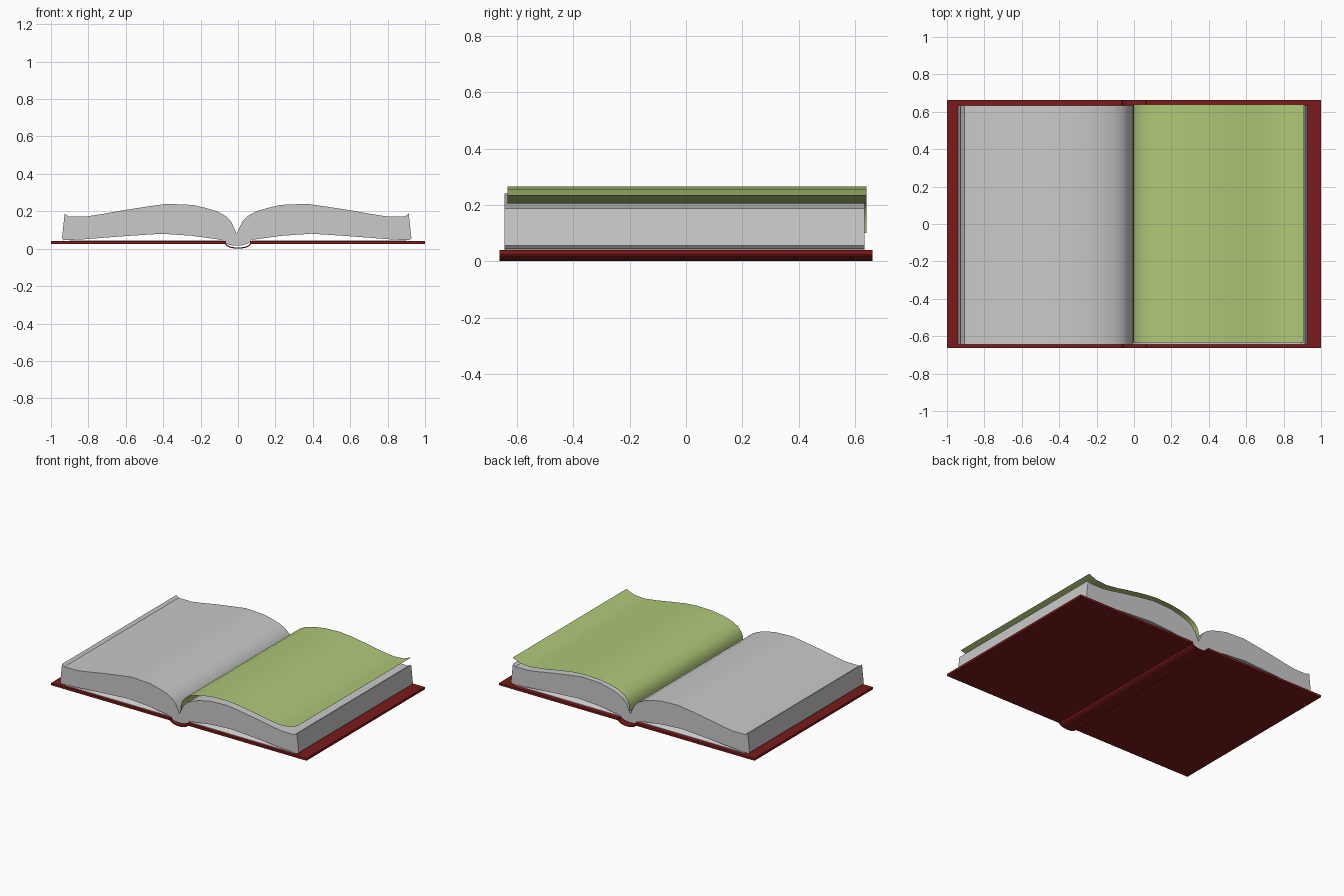
import bpy, bmesh, math

cube = bpy.data.objects.get("Cube")
if cube:
    bpy.data.objects.remove(cube, do_unlink=True)


def material(name, rgb):
    mat = bpy.data.materials.new(name)
    mat.use_nodes = True
    col = [(c / 255) ** 2.2 for c in rgb] + [1]
    mat.diffuse_color = col
    mat.node_tree.nodes["Principled BSDF"].inputs["Base Color"].default_value = col
    return mat


PAPER = material("grey_paper", (200, 200, 200))
GREEN = material("green_paper", (174, 199, 119))
WHITE = material("white_endpaper", (238, 238, 238))
RED = material("dark_red_cover", (123, 32, 32))


def extrude(name, profile, y0, y1, mat, closed=True):
    """Sweep an x-z profile along y, as a solid or an open sheet."""
    bm = bmesh.new()
    rows = [[bm.verts.new((x, y, z)) for x, z in profile] for y in (y0, y1)]
    n = len(profile)
    for i in range(n if closed else n - 1):
        j = (i + 1) % n
        bm.faces.new((rows[0][i], rows[0][j], rows[1][j], rows[1][i]))
    if closed:
        bm.faces.new(rows[0])
        bm.faces.new(rows[1])
        bmesh.ops.recalc_face_normals(bm, faces=bm.faces)
    mesh = bpy.data.meshes.new(name)
    bm.to_mesh(mesh)
    bm.free()
    mesh.shade_smooth()
    mesh.set_sharp_from_angle(angle=math.radians(30))
    mesh.materials.append(mat)
    obj = bpy.data.objects.new(name, mesh)
    bpy.context.collection.objects.link(obj)
    return obj


def box(x0, x1, z0, z1):
    return [(x0, z0), (x1, z0), (x1, z1), (x0, z1)]


# Page block: half outline from gutter over the top to the bottom, then mirrored
MID = -0.007
half = [(0.03, 0.145), (0.06, 0.175), (0.105, 0.2), (0.165, 0.218), (0.235, 0.234),
        (0.375, 0.24), (0.48, 0.225), (0.61, 0.205), (0.72, 0.185), (0.8, 0.173),
        (0.9, 0.173), (0.92, 0.187), (0.934, 0.055), (0.925, 0.045), (0.82, 0.05),
        (0.6, 0.067), (0.4, 0.08), (0.24, 0.069), (0.08, 0.047), (0.065, 0.03),
        (0.035, 0.019)]
outline = [(MID, 0.08)] + [(MID + x, z) for x, z in half]
outline += [(MID, 0.016)] + [(MID - x, z) for x, z in reversed(half)]
extrude("page_block", outline, -0.645, 0.633, PAPER)

# Loose turned leaf on the left half
leaf = [(-0.006, 0.1), (-0.003, 0.14), (0.01, 0.175), (0.035, 0.203), (0.08, 0.228),
        (0.15, 0.248), (0.24, 0.261), (0.35, 0.265), (0.45, 0.256), (0.56, 0.238),
        (0.67, 0.218), (0.77, 0.205), (0.85, 0.211), (0.91, 0.235)]
leaf.reverse()
extrude("turned_leaf", leaf, 0.64, -0.633, GREEN, closed=False)

# Cover boards and endpapers
for side, name in ((1, "left"), (-1, "right")):
    a, b = sorted((side * 0.065, side))
    extrude(name + "_cover_board", box(a, b, 0.024, 0.04), -0.662, 0.662, RED)
    a, b = sorted((side * 0.075, side * 0.9))
    extrude(name + "_endpaper", box(a, b, 0.039, 0.043), -0.643, 0.633, WHITE)

# Rounded spine
arc = [math.pi * i / 10 for i in range(11)]
outer = [(-0.07 * math.cos(t), 0.028 - 0.028 * math.sin(t)) for t in arc]
inner = [(0.064 * math.cos(t), 0.03 - 0.024 * math.sin(t)) for t in arc]
extrude("spine", outer + inner, -0.662, 0.662, RED)
